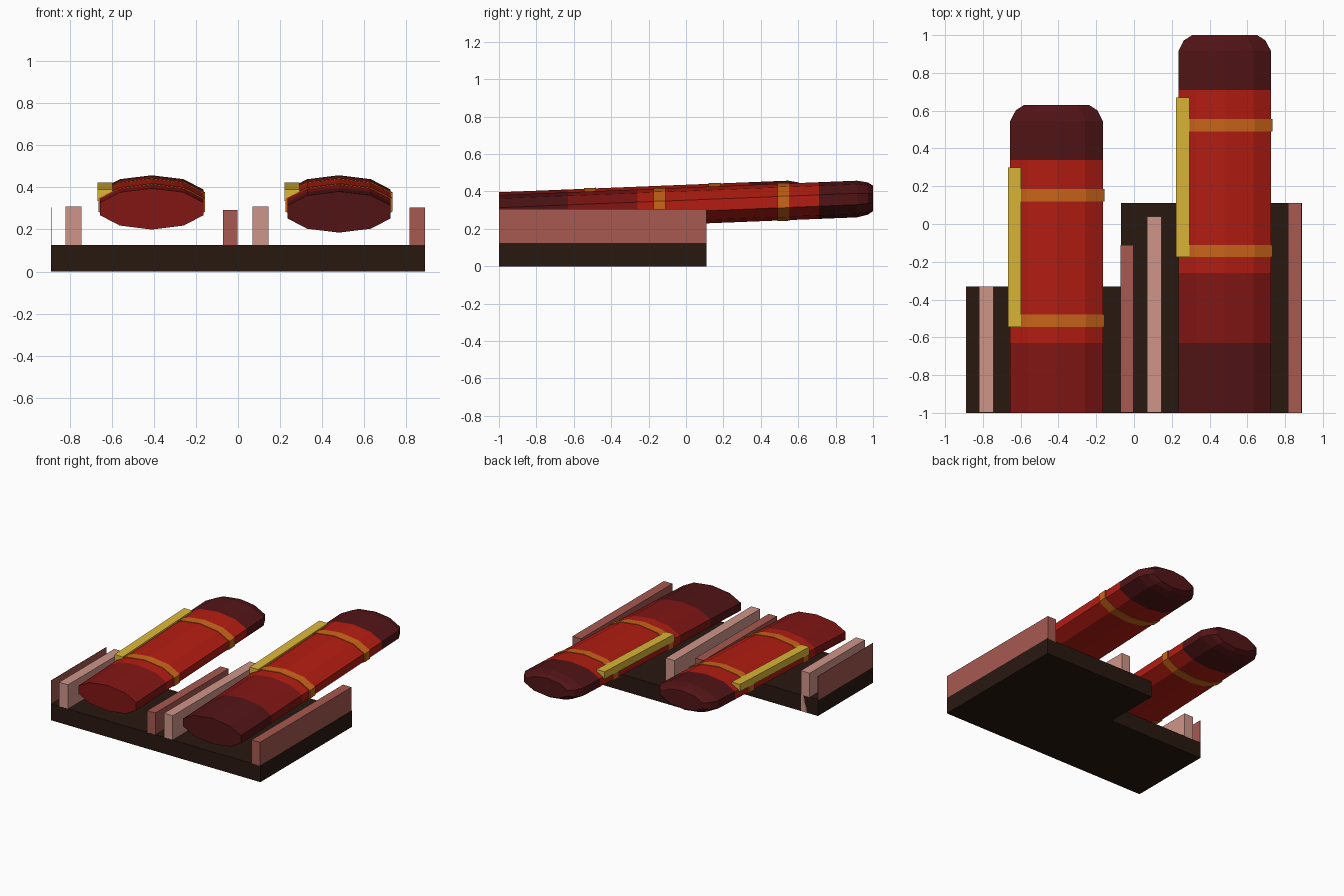
import bpy, bmesh, math

if "Cube" in bpy.data.objects:
    bpy.data.objects.remove(bpy.data.objects["Cube"])

SLOPE, RX, RZ, SIDES = 0.04, 0.258, 0.098, 10


def material(name, rgb):
    m = bpy.data.materials.new(name)
    m.diffuse_color = (*rgb, 1)
    m.use_nodes = True
    m.node_tree.nodes["Principled BSDF"].inputs["Base Color"].default_value = m.diffuse_color
    return m


BROWN = material("dark_brown", (0.022, 0.009, 0.005))
PINK = material("light_pink", (0.62, 0.30, 0.25))
ROSE = material("rose", (0.38, 0.10, 0.08))
RED = material("red", (0.45, 0.012, 0.006))
DEEP = material("deep_red", (0.22, 0.008, 0.007))
MAROON = material("maroon", (0.085, 0.007, 0.008))
ORANGE = material("orange", (0.60, 0.13, 0.01))
YELLOW = material("yellow", (0.72, 0.47, 0.04))


def finish(bm, name, mat):
    bmesh.ops.recalc_face_normals(bm, faces=bm.faces)
    mesh = bpy.data.meshes.new(name)
    bm.to_mesh(mesh)
    bm.free()
    mesh.materials.append(mat)
    ob = bpy.data.objects.new(name, mesh)
    bpy.context.collection.objects.link(ob)
    return ob


def box(name, x, y, z, mat, shear=0.0):
    """Box between limits; shear lifts it along y."""
    bm = bmesh.new()
    bmesh.ops.create_cube(bm, size=1)
    for v in bm.verts:
        a, b, c = (lim[0] if k < 0 else lim[1] for lim, k in zip((x, y, z), v.co))
        v.co = (a, b, c + shear * (b - y[0]))
    return finish(bm, name, mat)


def extruded_outline(name, pts, height, mat):
    bm = bmesh.new()
    face = bm.faces.new([bm.verts.new((x, y, 0)) for x, y in pts])
    new = bmesh.ops.extrude_face_region(bm, geom=[face])["geom"]
    verts = [g for g in new if isinstance(g, bmesh.types.BMVert)]
    bmesh.ops.translate(bm, verts=verts, vec=(0, 0, height))
    return finish(bm, name, mat)


def tube(name, cx, shift, rings, mat, caps=(False, False)):
    """Flattened ten-sided loft; rings are (y, scale) before the y shift."""
    bm = bmesh.new()
    loops = []
    for y, s in rings:
        cz = 0.283 + SLOPE * (y + 1)
        angs = [math.pi / 2 + 2 * math.pi * i / SIDES for i in range(SIDES)]
        loops.append([bm.verts.new((cx + RX * s * math.cos(a), y + shift,
                                    cz + RZ * s * math.sin(a))) for a in angs])
    for p, q in zip(loops, loops[1:]):
        for i in range(SIDES):
            j = (i + 1) % SIDES
            bm.faces.new((p[i], p[j], q[j], q[i]))
    for use, loop in zip(caps, (loops[0], loops[-1])):
        if use:
            bm.faces.new(loop)
    return finish(bm, name, mat)


# Stepped base slab
extruded_outline("base", [(-0.89, -1), (0.89, -1), (0.89, 0.11), (-0.07, 0.11),
                          (-0.07, -0.33), (-0.89, -0.33)], 0.125, BROWN)

# Rails standing in the base
box("left_light_rail", (-0.82, -0.745), (-0.999, -0.33), (0.001, 0.31), PINK)
box("right_light_rail", (0.07, 0.145), (-0.999, 0.04), (0.001, 0.31), PINK)
box("left_dark_rail", (-0.072, -0.003), (-0.999, -0.11), (0.001, 0.292), ROSE)
box("right_dark_rail", (0.815, 0.888), (-1, 0.11), (0.12, 0.305), ROSE)
box("left_edge_plate", (-0.89, -0.887), (-1, -0.33), (0.12, 0.305), ROSE)

# Two tilted tubes: same shape, the left one set back and cut at the front
for side, cx, shift, start in (("left", -0.41, -0.37, -0.63), ("right", 0.48, 0.0, -1.0)):
    if start < -0.63:
        tube(side + "_front_end", cx, shift, [(start, 1), (-0.63, 1)], MAROON, (True, False))
    tube(side + "_lower_body", cx, shift, [(-0.63, 1), (-0.26, 1)], DEEP, (start == -0.63, False))
    tube(side + "_body", cx, shift, [(-0.26, 1), (0.71, 1)], RED)
    tube(side + "_tip", cx, shift, [(0.71, 1), (0.915, 1), (0.972, 0.88), (1, 0.70)],
         MAROON, (False, True))
    # Raised bands around the body
    for k, (a, b) in enumerate(((-0.175, -0.11), (0.49, 0.555))):
        tube(f"{side}_band_{k + 1}", cx, shift, [(a, 1.035), (b, 1.035)], ORANGE, (True, True))
    # Bar along the upper left edge
    box(side + "_bar", (cx - 0.258, cx - 0.187), (-0.175 + shift, 0.67 + shift),
        (0.335, 0.39), YELLOW, SLOPE)
